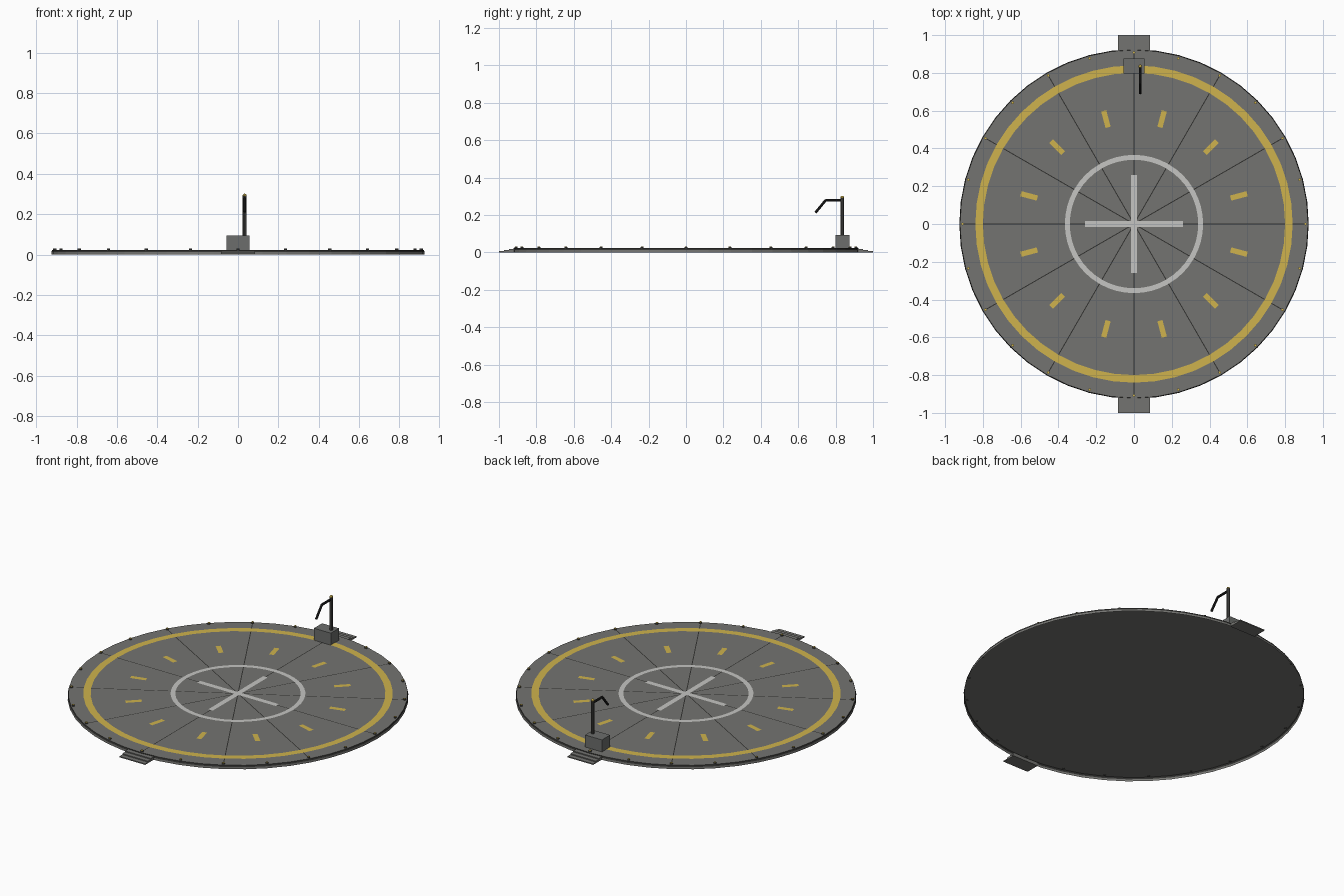
import bpy, bmesh, math
from mathutils import Vector, Matrix

if "Cube" in bpy.data.objects:
    bpy.data.objects.remove(bpy.data.objects["Cube"])

TOP = 0.022          # deck height
SIDES = 48


def material(name, rgb):
    m = bpy.data.materials.new(name)
    m.diffuse_color = (*rgb, 1)
    m.use_nodes = True
    m.node_tree.nodes["Principled BSDF"].inputs["Base Color"].default_value = m.diffuse_color
    return m


GREY = material("deck grey", (0.175, 0.175, 0.165))
BOXGREY = material("cabinet grey", (0.15, 0.155, 0.15))
YELLOW = material("marking yellow", (0.62, 0.45, 0.075))
WHITE = material("marking white", (0.56, 0.56, 0.54))
DARK = material("trim dark", (0.03, 0.03, 0.028))
STEEL = material("mast steel", (0.07, 0.07, 0.065))
BLACK = material("hose black", (0.018, 0.018, 0.018))


def finish(bm, name, *mats):
    me = bpy.data.meshes.new(name)
    bm.to_mesh(me)
    bm.free()
    for m in mats:
        me.materials.append(m)
    ob = bpy.data.objects.new(name, me)
    bpy.context.collection.objects.link(ob)
    return ob


def add_box(bm, lo, hi):
    lo, hi = Vector(lo), Vector(hi)
    size = hi - lo
    bmesh.ops.create_cube(bm, size=1, matrix=Matrix.Translation((lo + hi) / 2)
                          @ Matrix.Diagonal((*size, 1)))


def add_rod(bm, a, b, r, n=8):
    a, b = Vector(a), Vector(b)
    rot = (b - a).to_track_quat('Z', 'Y').to_matrix().to_4x4()
    bmesh.ops.create_cone(bm, cap_ends=True, segments=n, radius1=r, radius2=r,
                          depth=(b - a).length,
                          matrix=Matrix.Translation((a + b) / 2) @ rot)


def circle(bm, r, z):
    return [bm.verts.new((r * math.cos(2 * math.pi * i / SIDES),
                          r * math.sin(2 * math.pi * i / SIDES), z))
            for i in range(SIDES)]


def bridge(bm, a, b, mat=0):
    for i in range(SIDES):
        j = (i + 1) % SIDES
        bm.faces.new((a[i], a[j], b[j], b[i])).material_index = mat


def ring(name, r0, r1, z, mat):
    bm = bmesh.new()
    bridge(bm, circle(bm, r1, z), circle(bm, r0, z))
    return finish(bm, name, mat)


def bars(name, angles, r0, r1, width, z, mat):
    # flat radial strips painted on the deck
    bm = bmesh.new()
    for deg in angles:
        rot = Matrix.Rotation(math.radians(deg), 3, 'Z')
        w = width / 2
        bm.faces.new([bm.verts.new(rot @ Vector(p)) for p in
                      ((r0, -w, z), (r1, -w, z), (r1, w, z), (r0, w, z))])
    return finish(bm, name, mat)


# Deck: open-bottomed shallow drum with a dark upper trim band
bm = bmesh.new()
base, mid, top = circle(bm, 0.925, 0), circle(bm, 0.924, 0.012), circle(bm, 0.921, TOP)
bridge(bm, base, mid, 0)
bridge(bm, mid, top, 1)
bm.faces.new(top)
finish(bm, "deck", GREY, DARK)

# Painted markings and panel seams
bars("panel_seams", range(0, 360, 30), 0.01, 0.905, 0.005, TOP + 0.0006, DARK)
ring("outer_ring", 0.80, 0.84, TOP + 0.0012, YELLOW)
ring("inner_ring", 0.34, 0.366, TOP + 0.0012, WHITE)
bars("yellow_dashes", range(15, 360, 30), 0.53, 0.62, 0.028, TOP + 0.0012, YELLOW)
bars("centre_cross_x", [0], -0.26, 0.26, 0.03, TOP + 0.0012, WHITE)
bars("centre_cross_y", [90], -0.26, 0.26, 0.03, TOP + 0.0016, WHITE)

# Edge lights: dark studs with small yellow caps
studs, caps = bmesh.new(), bmesh.new()
for i in range(24):
    a = math.radians(15 * i)
    x, y = 0.908 * math.cos(a), 0.908 * math.sin(a)
    add_rod(studs, (x, y, TOP - 0.002), (x, y, 0.029), 0.008)
    add_rod(caps, (x, y, 0.028), (x, y, 0.031), 0.0065)
finish(studs, "edge_light_studs", STEEL)
finish(caps, "edge_light_caps", YELLOW)

# Access steps on the front and back
bm = bmesh.new()
for s in (-1, 1):
    for y0, y1, h in ((0.915, 0.946, 0.018), (0.946, 0.973, 0.012), (0.973, 1.0, 0.006)):
        ya, yb = sorted((s * y0, s * y1))
        add_box(bm, (-0.085, ya, 0), (0.085, yb, h))
finish(bm, "access_steps", GREY)

# Service cabinet
bm = bmesh.new()
add_box(bm, (-0.056, 0.798, TOP), (0.056, 0.875, 0.094))
finish(bm, "service_cabinet", BOXGREY)

# Mast with beacon and drooping hose arm
MX, MY = 0.033, 0.835
bm = bmesh.new()
add_rod(bm, (MX, MY, 0.09), (MX, MY, 0.29), 0.0095)
finish(bm, "mast", STEEL)
bm = bmesh.new()
bmesh.ops.create_uvsphere(bm, u_segments=8, v_segments=6, radius=0.01,
                          matrix=Matrix.Translation((MX, MY, 0.292)))
finish(bm, "mast_beacon", YELLOW)
bm = bmesh.new()
add_rod(bm, (MX, MY, 0.278), (MX, 0.745, 0.278), 0.007)
add_rod(bm, (MX, 0.748, 0.28), (MX, 0.692, 0.212), 0.007)
finish(bm, "hose_arm", BLACK)
